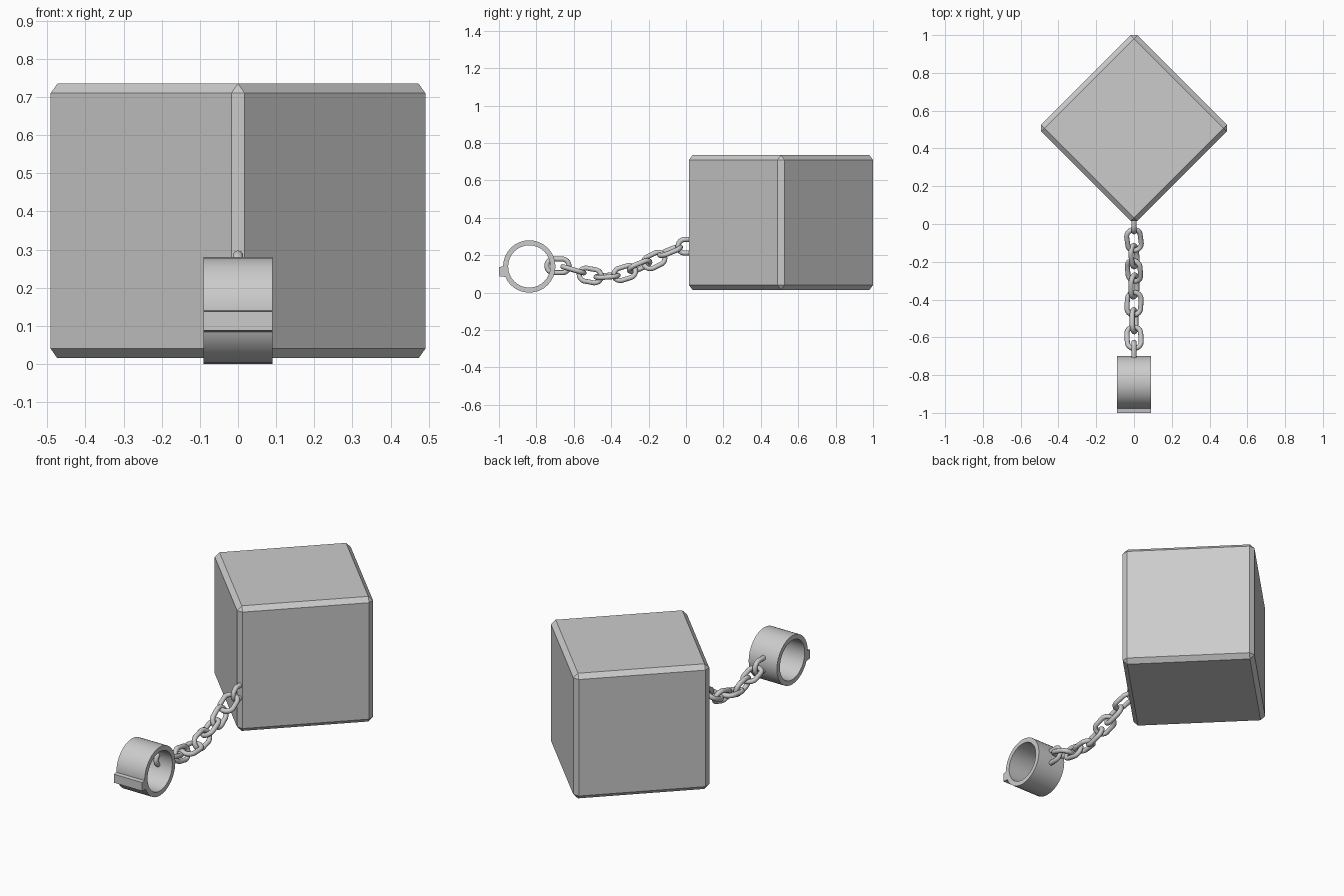
import bpy, bmesh
from math import radians, pi, cos, sin, atan2
from mathutils import Matrix

if "Cube" in bpy.data.objects:
    bpy.data.objects.remove(bpy.data.objects["Cube"])


def finish(bm, name, matrix=None, smooth=False):
    bmesh.ops.recalc_face_normals(bm, faces=bm.faces)
    me = bpy.data.meshes.new(name)
    bm.to_mesh(me)
    bm.free()
    ob = bpy.data.objects.new(name, me)
    bpy.context.collection.objects.link(ob)
    if matrix:
        ob.matrix_world = matrix
    if smooth:
        bpy.ops.object.select_all(action='DESELECT')
        ob.select_set(True)
        bpy.context.view_layer.objects.active = ob
        bpy.ops.object.shade_smooth_by_angle(angle=radians(40))
    return ob


def sweep(rings):
    """Closed grid of quads through rings of points, cyclic both ways."""
    bm = bmesh.new()
    vs = [[bm.verts.new(p) for p in r] for r in rings]
    n, m = len(vs), len(vs[0])
    for i in range(n):
        a, b = vs[i], vs[(i + 1) % n]
        for j in range(m):
            k = (j + 1) % m
            bm.faces.new((a[j], b[j], b[k], a[k]))
    return bm


# heavy block: chamfered cube standing corner-on
bm = bmesh.new()
bmesh.ops.create_cube(bm, size=0.72)
bmesh.ops.bevel(bm, geom=bm.edges[:], offset=0.025, segments=1, affect='EDGES')
finish(bm, "weight_block",
       Matrix.Translation((0, 0.508, 0.375)) @ Matrix.Rotation(radians(45), 4, 'Z'))

# ankle cuff: tube along x
CY, CZ, N = -0.838, 0.14, 32
profile = [(-0.09, 0.14), (0.09, 0.14), (0.09, 0.113), (-0.09, 0.113)]
rings = [[(x, CY + r * cos(2 * pi * i / N), CZ + r * sin(2 * pi * i / N))
          for x, r in profile] for i in range(N)]
finish(sweep(rings), "cuff", smooth=True)

# cuff clasp along the front of the tube
bm = bmesh.new()
clasp = [(-0.96, 0.142), (-1.0, 0.137), (-1.0, 0.088), (-0.955, 0.083)]
face = bm.faces.new([bm.verts.new((-0.09, y, z)) for y, z in clasp])
ext = bmesh.ops.extrude_face_region(bm, geom=[face])["geom"]
bmesh.ops.translate(bm, vec=(0.18, 0, 0),
                    verts=[v for v in ext if isinstance(v, bmesh.types.BMVert)])
bm.faces.ensure_lookup_table()
if len(bm.faces) < 6:
    bm.faces.new([v for v in bm.verts if v.co.x < 0])
finish(bm, "cuff_clasp")


# chain links: stretched rings, long axis along local y
def link(name, y, z, tilt, roll, yaw):
    R, w, half, n, m = 0.037, 0.0135, 0.0225, 20, 10
    rings = []
    for i in range(n):
        a = 2 * pi * (i + 0.5) / n
        shift = half if sin(a) > 0 else -half
        rings.append([((R + w * cos(t)) * cos(a),
                       (R + w * cos(t)) * sin(a) + shift,
                       w * sin(t)) for t in (2 * pi * j / m for j in range(m))])
    mat = (Matrix.Translation((0, y, z)) @ Matrix.Rotation(radians(yaw), 4, 'Z')
           @ Matrix.Rotation(tilt, 4, 'X') @ Matrix.Rotation(radians(roll), 4, 'Y'))
    finish(sweep(rings), name, mat, smooth=True)


# y, z, roll and yaw of each link from cuff to block
path = [(-0.685, 0.143, 90, 0), (-0.602, 0.122, 0, 3), (-0.512, 0.092, 75, 0),
        (-0.422, 0.088, 8, -3), (-0.328, 0.105, 65, 0), (-0.248, 0.142, -25, 4),
        (-0.170, 0.172, 65, 8), (-0.085, 0.222, 10, 8), (0.017, 0.248, 90, 0)]
for i, (y, z, roll, yaw) in enumerate(path):
    if i in (0, len(path) - 1):
        tilt = 0
    else:
        (y0, z0), (y1, z1) = path[i - 1][:2], path[i + 1][:2]
        tilt = atan2(z1 - z0, y1 - y0)
    link(f"chain_link_{i + 1}", y, z, tilt, roll, yaw)
